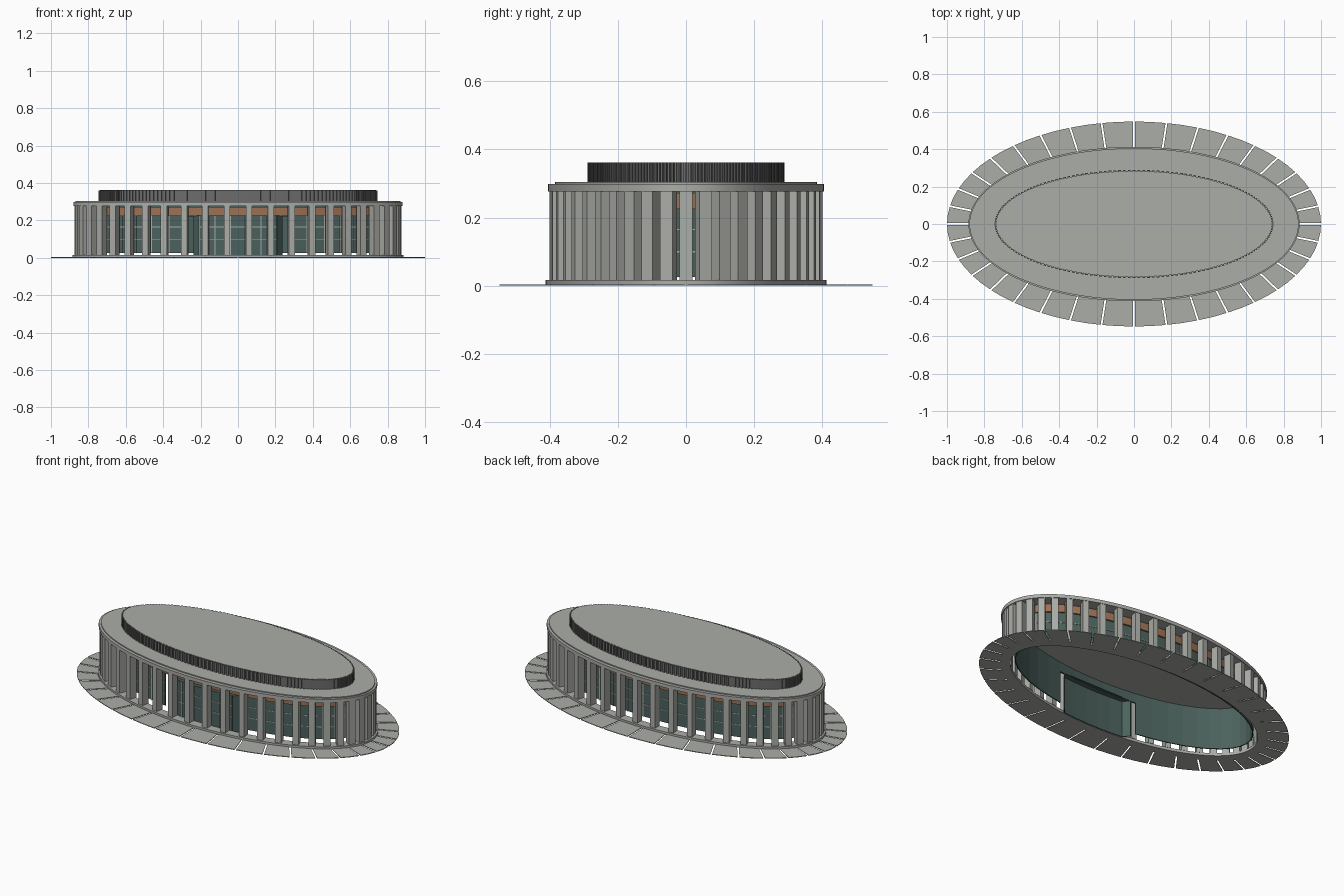
import bpy, bmesh, math
from mathutils import Vector

if "Cube" in bpy.data.objects:
    bpy.data.objects.remove(bpy.data.objects["Cube"])

BAYS = 46


def material(name, rgb):
    m = bpy.data.materials.new(name)
    m.diffuse_color = (*rgb, 1)
    m.use_nodes = True
    m.node_tree.nodes["Principled BSDF"].inputs["Base Color"].default_value = m.diffuse_color
    return m


STONE = material("grey stone", (0.41, 0.42, 0.39))
DARK = material("dark grey slats", (0.15, 0.15, 0.15))
GLASS = material("teal glass", (0.07, 0.12, 0.11))
WOOD = material("brown wood", (0.33, 0.165, 0.09))


def finish(bm, name, mats, smooth=False):
    bmesh.ops.recalc_face_normals(bm, faces=bm.faces)
    me = bpy.data.meshes.new(name)
    bm.to_mesh(me)
    bm.free()
    ob = bpy.data.objects.new(name, me)
    bpy.context.collection.objects.link(ob)
    for m in mats:
        me.materials.append(m)
    if smooth:
        bpy.ops.object.select_all(action='DESELECT')
        ob.select_set(True)
        bpy.context.view_layer.objects.active = ob
        bpy.ops.object.shade_smooth_by_angle(angle=math.radians(30))
    return ob


def ell(size, t, z=0.0):
    return Vector((size[0] * math.cos(t), size[1] * math.sin(t), z))


def prism(bm, pts, z0, z1):
    """Extrude a flat outline upward."""
    lo = [bm.verts.new((p.x, p.y, z0)) for p in pts]
    hi = [bm.verts.new((p.x, p.y, z1)) for p in pts]
    n = len(pts)
    bm.faces.new(lo)
    bm.faces.new(hi)
    for i in range(n):
        j = (i + 1) % n
        bm.faces.new((lo[i], lo[j], hi[j], hi[i]))


def disc(name, size, z0, z1, mat, n=128):
    bm = bmesh.new()
    prism(bm, [ell(size, 2 * math.pi * i / n) for i in range(n)], z0, z1)
    return finish(bm, name, [mat], True)


def ring(name, outer, inner, z0, z1, mat, n=128):
    bm = bmesh.new()
    rows = []
    for i in range(n):
        t = 2 * math.pi * i / n
        rows.append([bm.verts.new(ell(s, t, z)) for s, z in
                     ((outer, z0), (outer, z1), (inner, z1), (inner, z0))])
    for i in range(n):
        a, b = rows[i], rows[(i + 1) % n]
        for k in range(4):
            m = (k + 1) % 4
            bm.faces.new((a[k], b[k], b[m], a[m]))
    return finish(bm, name, [mat], True)


def block(bm, centre, normal, width, depth, z0, z1):
    """Upright box turned to face along normal."""
    side = Vector((-normal.y, normal.x, 0))
    w, d = side * width / 2, normal * depth / 2
    prism(bm, [centre - w - d, centre + w - d, centre + w + d, centre - w + d], z0, z1)


def outward(size, t):
    return Vector((math.cos(t) / size[0], math.sin(t) / size[1], 0)).normalized()


# paving slabs with open joints
SLABS = 36
bm = bmesh.new()
outer, inner = (1.0, 0.548), (0.87, 0.40)
for k in range(SLABS):
    t0, t1 = 2 * math.pi * k / SLABS, 2 * math.pi * (k + 1) / SLABS
    sides = []
    for s in (inner, outer):
        a, b = ell(s, t0), ell(s, t1)
        cut = (b - a).normalized() * 0.005
        mid = ell(s, (t0 + t1) / 2)
        sides.append([a + cut, mid, b - cut])
    prism(bm, sides[0] + sides[1][::-1], 0, 0.004)
finish(bm, "paving_slabs", [STONE])

# plinth and roof edge
ring("plinth", (0.885, 0.413), (0.825, 0.36), 0, 0.016, STONE)
disc("roof_slab", (0.88, 0.405), 0.277, 0.298, STONE)
disc("roof_step", (0.868, 0.385), 0.298, 0.304, STONE)

# colonnade fins, slightly wider towards the ends
COL = (0.852, 0.379)
bm = bmesh.new()
for k in range(BAYS):
    t = 2 * math.pi * k / BAYS
    width = 0.032 + 0.007 * math.cos(t) ** 2
    block(bm, ell(COL, t), outward(COL, t), width, 0.044, 0.016, 0.278)
finish(bm, "colonnade_fins", [STONE])

# upper drum with vertical slats
disc("drum", (0.737, 0.281), 0.304, 0.362, STONE)
DRUM = (0.741, 0.285)
SLATS = 180
bm = bmesh.new()
for k in range(SLATS):
    t = 2 * math.pi * k / SLATS
    # slat width follows the local spacing
    speed = math.hypot(DRUM[0] * math.sin(t), DRUM[1] * math.cos(t))
    block(bm, ell(DRUM, t), outward(DRUM, t), speed * 0.02, 0.009, 0.304, 0.361)
finish(bm, "drum_slats", [DARK])
ring("drum_backing", (0.7385, 0.2825), (0.73, 0.274), 0.304, 0.3615, DARK)

# glazed wall, open where the entrance joins at the front
WALL = (0.798, 0.325)
glass, bars = bmesh.new(), bmesh.new()
for k in range(BAYS):
    t0, t1 = 2 * math.pi * k / BAYS, 2 * math.pi * (k + 1) / BAYS
    tm = (t0 + t1) / 2
    a, b, nrm = ell(WALL, t0), ell(WALL, t1), outward(WALL, tm)
    mid, length = (a + b) / 2, (b - a).length
    entrance = mid.y < 0 and abs(mid.x) < 0.22
    block(glass, mid, nrm, length, 0.006, 0.22 if entrance else 0.026, 0.278)
    if entrance:
        continue
    face = mid + nrm * 0.004
    for z in (0.10, 0.165):
        block(bars, face, nrm, length, 0.004, z - 0.002, z + 0.002)
    block(bars, a + nrm * 0.004, nrm, 0.005, 0.004, 0.026, 0.225)
finish(glass, "glass_wall", [GLASS])

# entrance bay
front = [Vector((x, -0.357 * math.sqrt(1 - (x / 0.82) ** 2), 0))
         for x in (-0.205, -0.123, -0.041, 0.041, 0.123, 0.205)]
path = [Vector((-0.235, -0.308, 0))] + front + [Vector((0.235, -0.308, 0))]
bm = bmesh.new()
for i, (a, b) in enumerate(zip(path, path[1:])):
    d = (b - a).normalized()
    nrm = Vector((d.y, -d.x, 0))
    mid, length = (a + b) / 2, (b - a).length
    block(bm, mid, nrm, length, 0.006, 0.002, 0.225)
    if 0 < i < len(path) - 2:
        for z in (0.10, 0.165):
            block(bars, mid + nrm * 0.004, nrm, length, 0.004, z - 0.002, z + 0.002)
        block(bars, a + nrm * 0.004, nrm, 0.005, 0.004, 0.016, 0.225)
prism(bm, path, 0.222, 0.226)
finish(bm, "entrance_bay", [GLASS])
finish(bars, "window_bars", [STONE])

# timber frieze above the glass
ring("timber_frieze", (0.810, 0.337), (0.799, 0.326), 0.225, 0.272, WOOD)
